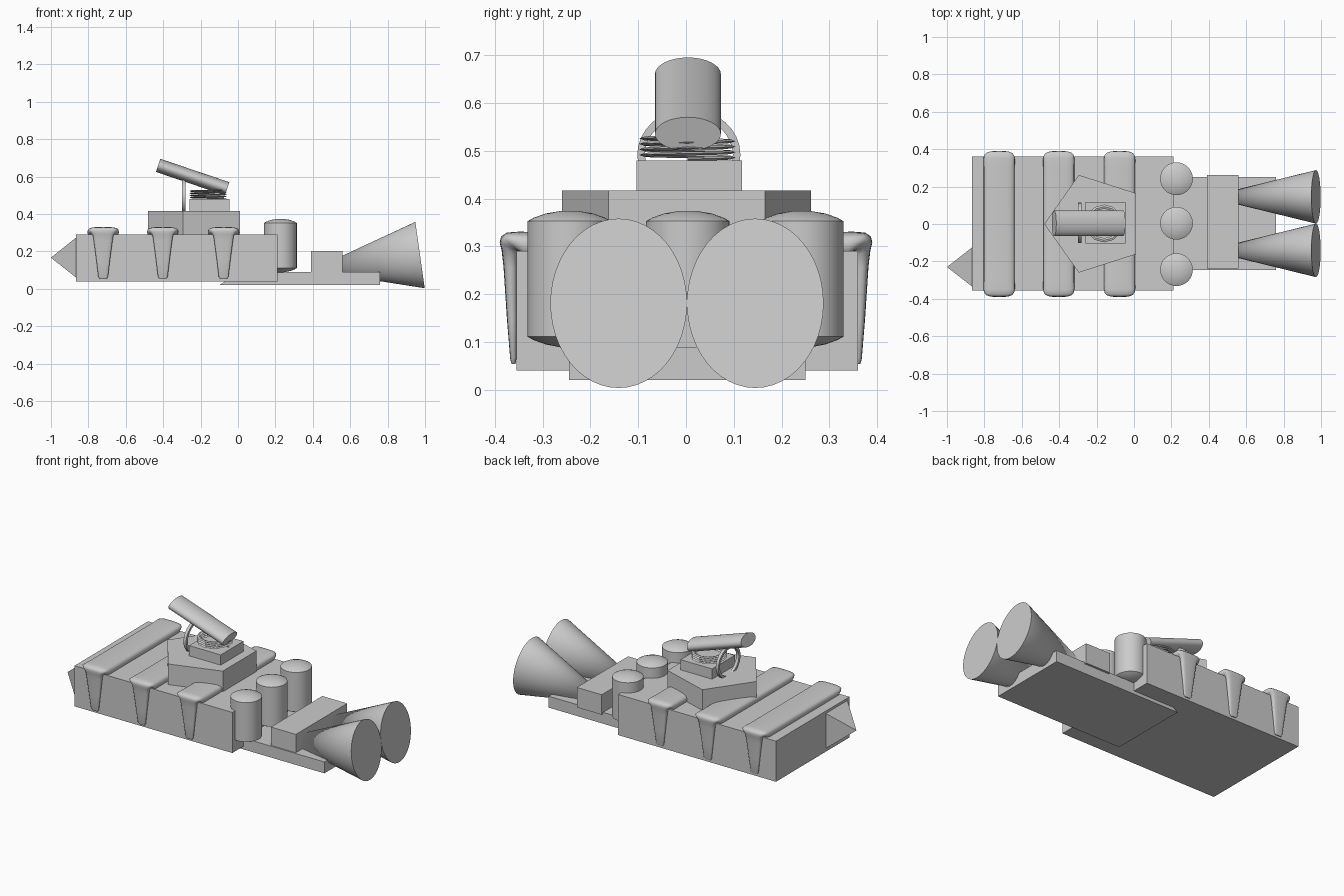
import bpy, bmesh, math
from math import sin, cos, pi, radians

if "Cube" in bpy.data.objects:
    bpy.data.objects.remove(bpy.data.objects["Cube"])


def make(name, verts, faces, smooth=None):
    me = bpy.data.meshes.new(name)
    bm = bmesh.new()
    vs = [bm.verts.new(v) for v in verts]
    for f in faces:
        bm.faces.new([vs[i] for i in f])
    bmesh.ops.recalc_face_normals(bm, faces=bm.faces)
    bm.to_mesh(me)
    bm.free()
    ob = bpy.data.objects.new(name, me)
    bpy.context.collection.objects.link(ob)
    if smooth:
        smooth_by(ob, smooth)
    return ob


def smooth_by(ob, deg):
    bpy.ops.object.select_all(action='DESELECT')
    bpy.context.view_layer.objects.active = ob
    ob.select_set(True)
    bpy.ops.object.shade_smooth_by_angle(angle=radians(deg))


def prism(name, a, b):
    """Close two matching outlines into a solid."""
    n = len(a)
    sides = [(i, (i + 1) % n, (i + 1) % n + n, i + n) for i in range(n)]
    return make(name, a + b, sides + [tuple(range(n)), tuple(range(n, 2 * n))])


def box(name, x0, x1, y0, y1, z0, z1):
    base = [(x0, y0), (x1, y0), (x1, y1), (x0, y1)]
    return prism(name, [(x, y, z0) for x, y in base], [(x, y, z1) for x, y in base])


def loft(name, rings, smooth, closed=False):
    n, m = len(rings[0]), len(rings)
    faces = []
    for r in range(m if closed else m - 1):
        s = (r + 1) % m
        for i in range(n):
            j = (i + 1) % n
            faces.append((r * n + i, r * n + j, s * n + j, s * n + i))
    if not closed:
        faces += [tuple(range(n)), tuple(range((m - 1) * n, m * n))]
    return make(name, [p for r in rings for p in r], faces, smooth)


# Hull, rear deck and engine block
box("hull", -0.865, 0.21, -0.355, 0.36, 0.04, 0.29)
deck = [(-0.10, 0.02), (0.76, 0.02), (0.76, 0.09), (0.01, 0.09)]
prism("rear_deck", [(x, -0.245, z) for x, z in deck], [(x, 0.25, z) for x, z in deck])
box("engine_block", 0.39, 0.56, -0.237, 0.263, 0.08, 0.203)

# Offset pyramid on the nose
make("nose_spike",
     [(-0.865, -0.335, 0.06), (-0.865, -0.125, 0.06), (-0.865, -0.125, 0.275),
      (-0.865, -0.335, 0.275), (-1.0, -0.23, 0.167)],
     [(0, 1, 2, 3), (0, 1, 4), (1, 2, 4), (2, 3, 4), (3, 0, 4)])

# Exhaust cones, tilted slightly upward
for side, y in (("left", 0.145), ("right", -0.141)):
    bpy.ops.mesh.primitive_cone_add(vertices=48, radius1=1, radius2=0, depth=1,
                                    location=(0.681, y, 0.140),
                                    rotation=(0, radians(-98), 0),
                                    scale=(0.179, 0.143, 0.59))
    ob = bpy.context.object
    ob.name = side + "_exhaust_cone"
    smooth_by(ob, 40)

# Three domed tanks
tank = [(0.02, 0.089), (0.05, 0.095), (0.075, 0.104), (0.0875, 0.111),
        (0.0875, 0.353), (0.075, 0.360), (0.05, 0.369), (0.02, 0.374)]
for k, y in enumerate((-0.244, 0.004, 0.242)):
    loft(f"tank_{k + 1}",
         [[(0.227 + r * cos(2 * pi * i / 32), y + r * sin(2 * pi * i / 32), z)
           for i in range(32)] for r, z in tank], 30)

# Straps: (inner y, inner z, outer y, outer z, half width)
half = [(0.30, 0.270, 0.30, 0.330, 0.083), (0.335, 0.275, 0.35, 0.331, 0.084),
        (0.345, 0.285, 0.375, 0.329, 0.082), (0.350, 0.290, 0.387, 0.321, 0.074),
        (0.352, 0.290, 0.390, 0.308, 0.065), (0.352, 0.280, 0.386, 0.292, 0.055),
        (0.352, 0.255, 0.382, 0.258, 0.050), (0.353, 0.150, 0.375, 0.150, 0.036),
        (0.355, 0.065, 0.368, 0.065, 0.026), (0.357, 0.054, 0.365, 0.054, 0.018)]
path = [(-a, b, -c, d, w) for a, b, c, d, w in reversed(half)] + half


def power(v, p):
    return math.copysign(abs(v) ** p, v)


for k, xc in enumerate((-0.721, -0.402, -0.077)):
    rings = []
    for a, b, c, d, w in path:
        ring = []
        for i in range(20):
            t = 2 * pi * i / 20
            u, v = power(cos(t), 0.6), power(sin(t), 0.6)
            ring.append((xc + w * u, (a + c) / 2 + v * (c - a) / 2,
                         (b + d) / 2 + v * (d - b) / 2))
        rings.append(ring)
    loft(f"strap_{k + 1}", rings, 50)

# Five-sided turret base and mount
pent = [(-0.48, 0), (-0.295, -0.26), (0.01, -0.162), (0.01, 0.165), (-0.295, 0.262)]
prism("turret_base", [(x, y, 0.235) for x, y in pent], [(x, y, 0.417) for x, y in pent])
box("turret_mount", -0.26, -0.045, -0.104, 0.117, 0.41, 0.48)

# Coil spring under the barrel
coil = []
steps, turns = 48, 4
for s in range(steps + 1):
    t = 2 * pi * turns * s / steps
    z = 0.483 + 0.046 * s / steps
    coil.append([(-0.160 + (0.09 + 0.011 * du) * cos(t), 0.003 + (0.09 + 0.011 * du) * sin(t),
                  z + 0.004 * dv) for du, dv in ((1, 0), (0, 1), (-1, 0), (0, -1))])
loft("coil_spring", coil, 40)

# Ring yoke holding the barrel
yoke = []
for s in range(32):
    t = 2 * pi * s / 32
    yoke.append([(-0.291 + dx, 0.006 + (0.100 + dr) * cos(t), 0.492 + (0.088 + dr) * sin(t))
                 for dx, dr in ((-0.009, -0.008), (0.009, -0.008), (0.009, 0.008), (-0.009, 0.008))])
loft("barrel_yoke", yoke, 40, closed=True)

# Flattened barrel
bpy.ops.mesh.primitive_cylinder_add(vertices=32, radius=1, depth=1,
                                    location=(-0.2425, 0.004, 0.598),
                                    rotation=(0, radians(-71.3), 0),
                                    scale=(0.037, 0.069, 0.39))
barrel = bpy.context.object
barrel.name = "barrel"
smooth_by(barrel, 40)
